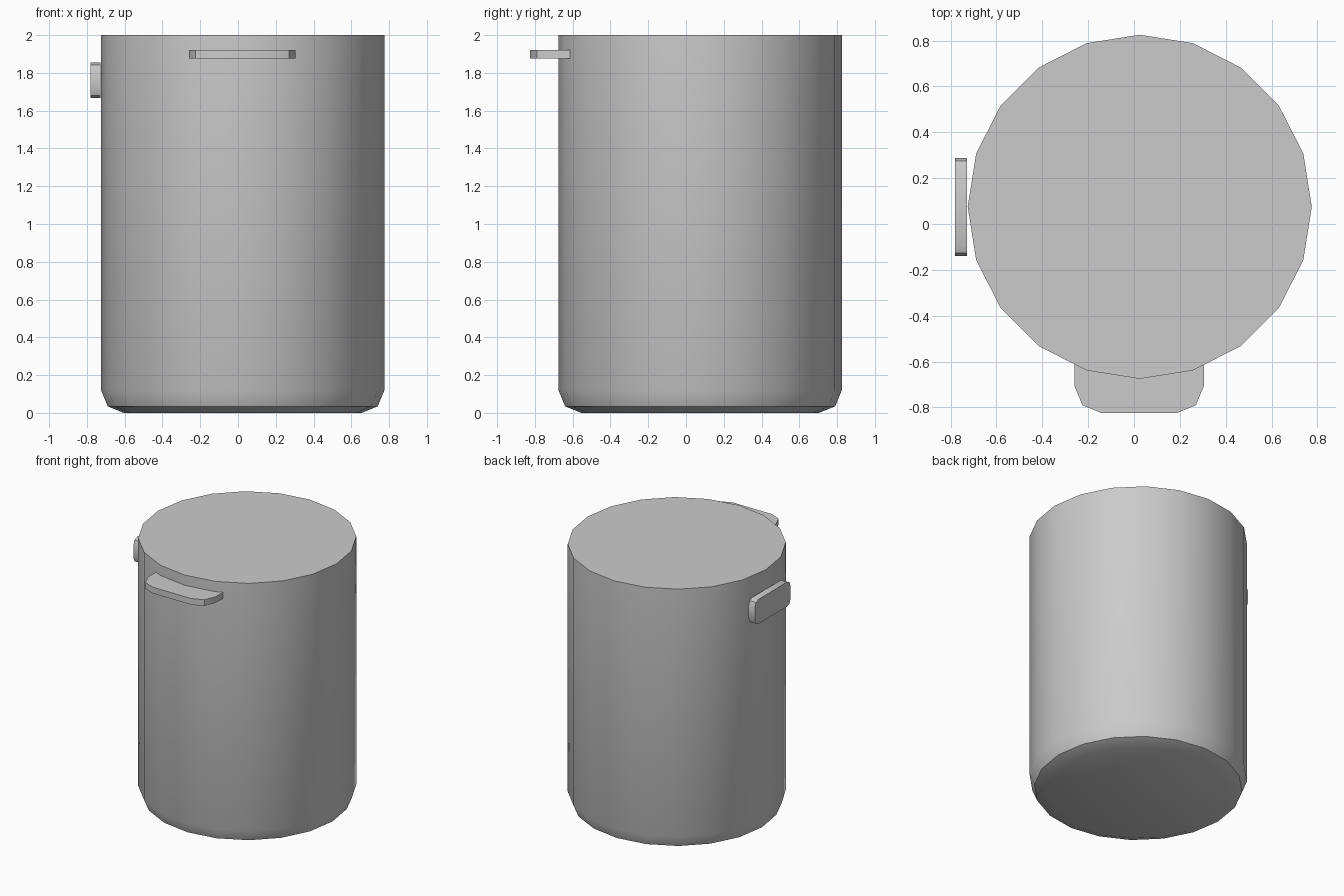
import bpy, bmesh, math
from mathutils import Vector

if "Cube" in bpy.data.objects:
    bpy.data.objects.remove(bpy.data.objects["Cube"])


def finish(name, bm):
    bmesh.ops.recalc_face_normals(bm, faces=bm.faces)
    me = bpy.data.meshes.new(name)
    bm.to_mesh(me)
    bm.free()
    ob = bpy.data.objects.new(name, me)
    bpy.context.collection.objects.link(ob)
    bpy.ops.object.select_all(action='DESELECT')
    ob.select_set(True)
    bpy.context.view_layer.objects.active = ob
    bpy.ops.object.shade_smooth_by_angle(angle=math.radians(35))
    return ob


def plate(name, outline, extrude):
    """Flat outline extruded along a vector."""
    bm = bmesh.new()
    face = bm.faces.new([bm.verts.new(p) for p in outline])
    res = bmesh.ops.extrude_face_region(bm, geom=[face], use_keep_orig=True)
    verts = [v for v in res['geom'] if isinstance(v, bmesh.types.BMVert)]
    bmesh.ops.translate(bm, verts=verts, vec=Vector(extrude))
    return finish(name, bm)


def corner(cx, cy, r, start):
    """Two-segment rounded corner."""
    return [(cx + r * math.cos(math.radians(start + a)),
             cy + r * math.sin(math.radians(start + a))) for a in (0, 45, 90)]


# Body: 20-sided closed drum with a rounded bottom edge
CX, CY, SIDES = 0.025, 0.075, 20
profile = [(0.63, 0.0), (0.715, 0.035), (0.75, 0.12), (0.75, 2.0)]
bm = bmesh.new()
rings = [[bm.verts.new((CX + r * math.cos(math.tau * i / SIDES),
                        CY + r * math.sin(math.tau * i / SIDES), z))
          for i in range(SIDES)] for r, z in profile]
for a, b in zip(rings, rings[1:]):
    for i in range(SIDES):
        j = (i + 1) % SIDES
        bm.faces.new((a[i], a[j], b[j], b[i]))
bm.faces.new(rings[0])
bm.faces.new(rings[-1])
finish("body", bm)

# Front tab: horizontal plate with rounded outer corners, rooted in the body
R = 0.12
tab = corner(-0.26 + R, -0.825 + R, R, 180) + corner(0.305 - R, -0.825 + R, R, 270)
tab += [(0.305, -0.58), (-0.26, -0.58)]
plate("front_tab", [(x, y, 1.875) for x, y in tab], (0, 0, 0.047))

# Side plate: upright rounded rectangle touching the left side
R = 0.045
y0, y1, z0, z1 = -0.14, 0.288, 1.667, 1.854
side = (corner(y1 - R, z1 - R, R, 0) + corner(y0 + R, z1 - R, R, 90)
        + corner(y0 + R, z0 + R, R, 180) + corner(y1 - R, z0 + R, R, 270))
plate("side_plate", [(-0.78, y, z) for y, z in side], (0.053, 0, 0))
